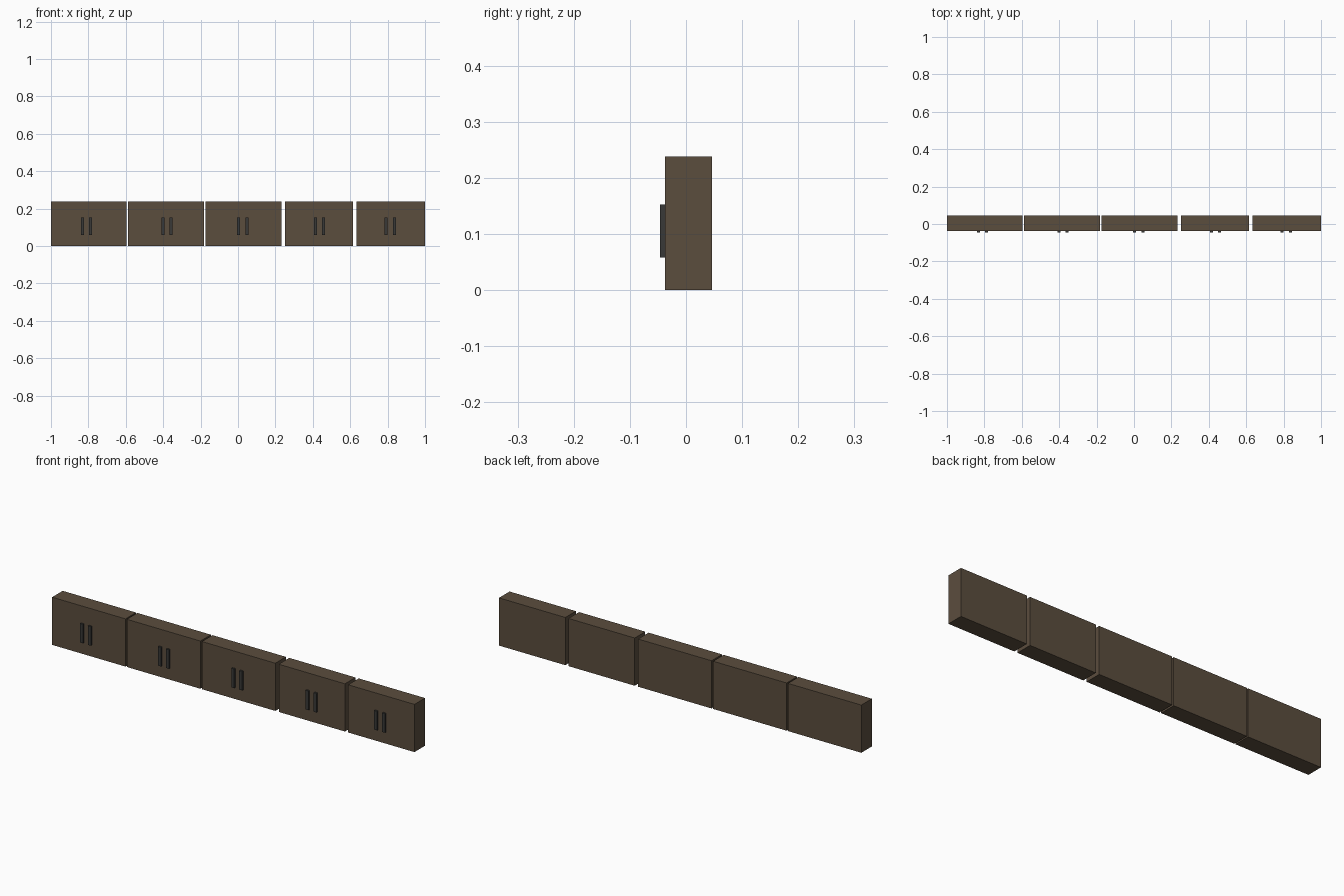
import bpy

if "Cube" in bpy.data.objects:
    bpy.data.objects.remove(bpy.data.objects["Cube"])


def material(name, rgb):
    m = bpy.data.materials.new(name)
    m.diffuse_color = (*rgb, 1)
    m.use_nodes = True
    m.node_tree.nodes["Principled BSDF"].inputs["Base Color"].default_value = m.diffuse_color
    return m


def box(name, x, y, z, mat):
    """Axis-aligned box from (min, max) ranges."""
    bpy.ops.mesh.primitive_cube_add(size=1, location=[(a + b) / 2 for a, b in (x, y, z)])
    o = bpy.context.object
    o.name = name
    o.scale = [b - a for a, b in (x, y, z)]
    bpy.ops.object.transform_apply(location=False, rotation=False, scale=True)
    o.data.materials.append(mat)
    return o


wood = material("dark_wood", (0.105, 0.075, 0.048))
metal = material("dark_metal", (0.04, 0.04, 0.038))

FRONT, BACK, HEIGHT = -0.037, 0.046, 0.238

# left edge, right edge, centre of the handle pair
cabinets = [
    (-1.0, -0.595, -0.81),
    (-0.588, -0.182, -0.379),
    (-0.173, 0.232, 0.025),
    (0.251, 0.616, 0.436),
    (0.634, 1.0, 0.814),
]

for i, (left, right, mid) in enumerate(cabinets, 1):
    # wall cabinet body
    box(f"cabinet_{i}", (left, right), (FRONT, BACK), (0, HEIGHT), wood)
    # pair of upright bar handles
    for side, s in (("left", -1), ("right", 1)):
        x = mid + s * 0.022
        box(f"handle_{i}_{side}", (x - 0.008, x + 0.008), (-0.046, FRONT), (0.058, 0.153), metal)
